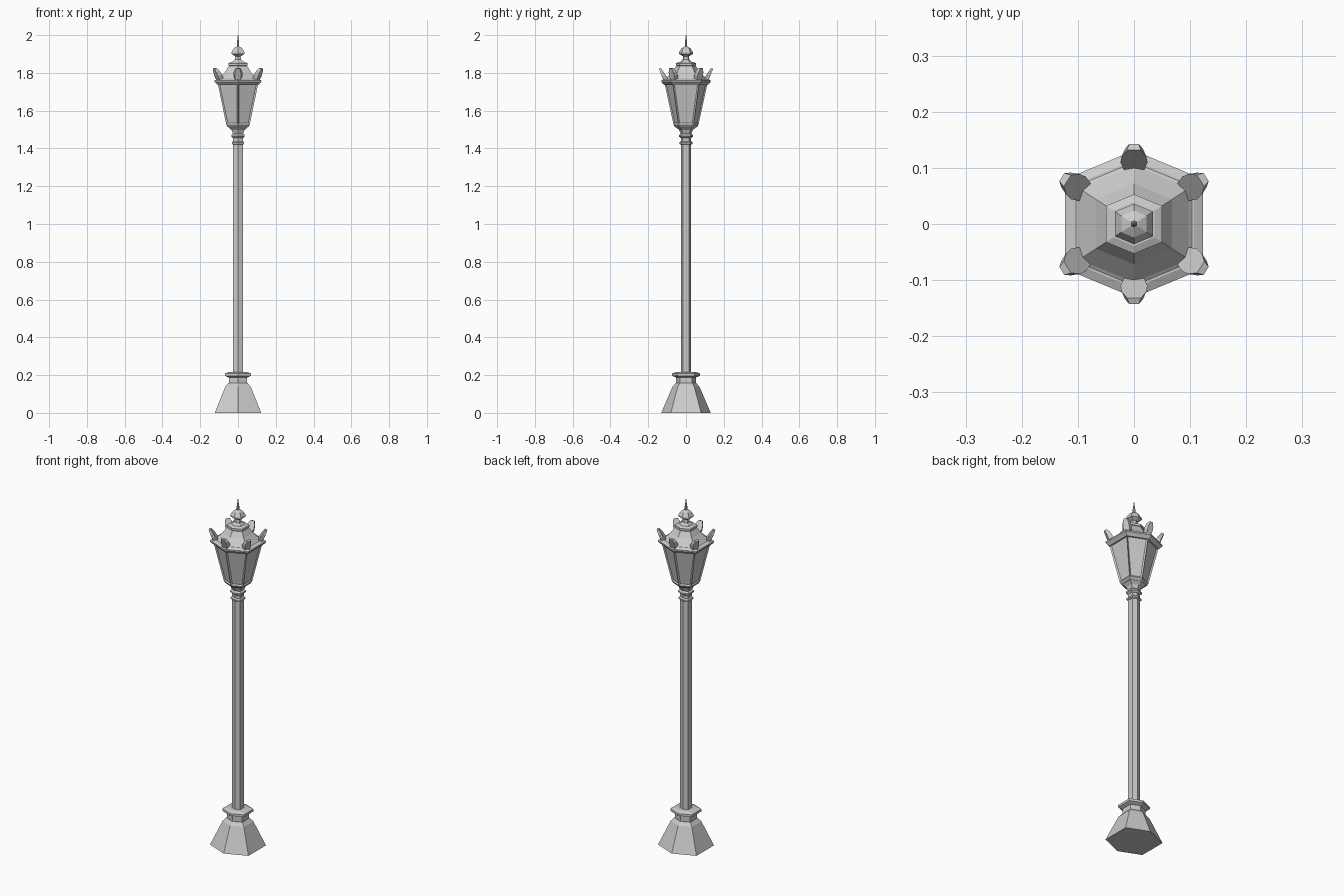
import bpy, bmesh
from math import atan2
from mathutils import Vector

cube = bpy.data.objects.get("Cube")
if cube:
    bpy.data.objects.remove(cube)

grey = bpy.data.materials.new("painted grey iron")
grey.diffuse_color = (0.6, 0.6, 0.6, 1)
grey.use_nodes = True
grey.node_tree.nodes["Principled BSDF"].inputs["Base Color"].default_value = (0.6, 0.6, 0.6, 1)

# Six corners of the shared plan, slightly wide across x
SIDE, DEPTH = 0.94, 0.61
CORNERS = [Vector(c) for c in ((0, -1), (SIDE, -DEPTH), (SIDE, DEPTH),
                               (0, 1), (-SIDE, DEPTH), (-SIDE, -DEPTH))]


def finish(name, bm):
    bmesh.ops.recalc_face_normals(bm, faces=bm.faces)
    mesh = bpy.data.meshes.new(name)
    bm.to_mesh(mesh)
    bm.free()
    mesh.materials.append(grey)
    obj = bpy.data.objects.new(name, mesh)
    bpy.context.collection.objects.link(obj)
    return obj


def six_sided(name, profile, panel_band=None):
    """Stack six-sided rings given as (radius, height) and cap both ends."""
    bm = bmesh.new()
    rings = [[bm.verts.new((c.x * r, c.y * r, z)) for c in CORNERS] for r, z in profile]
    panels = []
    for k, (low, high) in enumerate(zip(rings, rings[1:])):
        for i in range(6):
            j = (i + 1) % 6
            face = bm.faces.new((low[i], low[j], high[j], high[i]))
            if k == panel_band:
                panels.append(face)
    bm.faces.new(rings[0][::-1])
    bm.faces.new(rings[-1])
    if panels:
        bm.normal_update()
        bmesh.ops.inset_individual(bm, faces=panels, thickness=0.011, depth=-0.006)
    return finish(name, bm)


# Foot and post
six_sided("base", [(0.131, 0), (0.072, 0.138), (0.055, 0.157)])
six_sided("base_neck", [(0.052, 0.155), (0.052, 0.19)])
six_sided("base_flange", [(0.052, 0.187), (0.073, 0.196), (0.073, 0.209), (0.05, 0.217)])
six_sided("post", [(0.027, 0.21), (0.027, 1.5)])

# Collars under the lantern
six_sided("lower_collar", [(0.028, 1.42), (0.035, 1.424), (0.035, 1.432), (0.028, 1.438)])
six_sided("upper_collar", [(0.028, 1.455), (0.037, 1.463), (0.037, 1.471), (0.028, 1.48)])
six_sided("lantern_cup", [(0.028, 1.478), (0.037, 1.498), (0.05, 1.51), (0.062, 1.516)])

# Lantern with sunken panes
six_sided("lantern_body", [(0.058, 1.513), (0.066, 1.525), (0.114, 1.745)], panel_band=1)
six_sided("lantern_rim", [(0.114, 1.735), (0.131, 1.752), (0.131, 1.76), (0.114, 1.768)])

# Roof and finial
six_sided("roof", [(0.116, 1.764), (0.104, 1.772), (0.072, 1.806), (0.052, 1.836)])
six_sided("roof_cap", [(0.042, 1.834), (0.053, 1.839), (0.053, 1.851), (0.039, 1.857)])
six_sided("finial_neck", [(0.034, 1.855), (0.018, 1.87), (0.014, 1.892)])
six_sided("finial_knob", [(0.016, 1.888), (0.036, 1.9), (0.036, 1.91),
                          (0.024, 1.93), (0.007, 1.94)])
six_sided("finial_spike", [(0.006, 1.935), (0.006, 1.96), (0.0012, 2.0)])

# Leaf outline as (half width, height along leaf 0..1)
LEAF = [(0.016, 0), (0.024, 0.45), (0.022, 0.72), (0.012, 1)]
INNER = (Vector((0.092, 1.765)), Vector((0.132, 1.826)))
OUTER = (Vector((0.114, 1.745)), Vector((0.143, 1.822)))


def leaf(name, corner):
    """Tapered leaf leaning outward over one lantern corner."""
    out = corner.normalized()
    side = Vector((-out.y, out.x))
    stretch = 1 + 0.6 * (corner.length - 1)
    bm = bmesh.new()
    rows = []
    for half, t in LEAF:
        row = []
        for (a, b), w in ((INNER, -half), (INNER, half), (OUTER, half * 0.7), (OUTER, -half * 0.7)):
            r, z = a.lerp(b, t)
            p = out * r * stretch + side * w
            row.append(bm.verts.new((p.x, p.y, z)))
        rows.append(row)
    for low, high in zip(rows, rows[1:]):
        for i in range(4):
            j = (i + 1) % 4
            bm.faces.new((low[i], low[j], high[j], high[i]))
    bm.faces.new(rows[0])
    bm.faces.new(rows[-1])
    return finish(name, bm)


# One leaf per corner, in order around the lantern
for number, corner in enumerate(sorted(CORNERS, key=lambda c: atan2(c.y, c.x)), 1):
    leaf(f"corner_leaf_{number}", corner)
